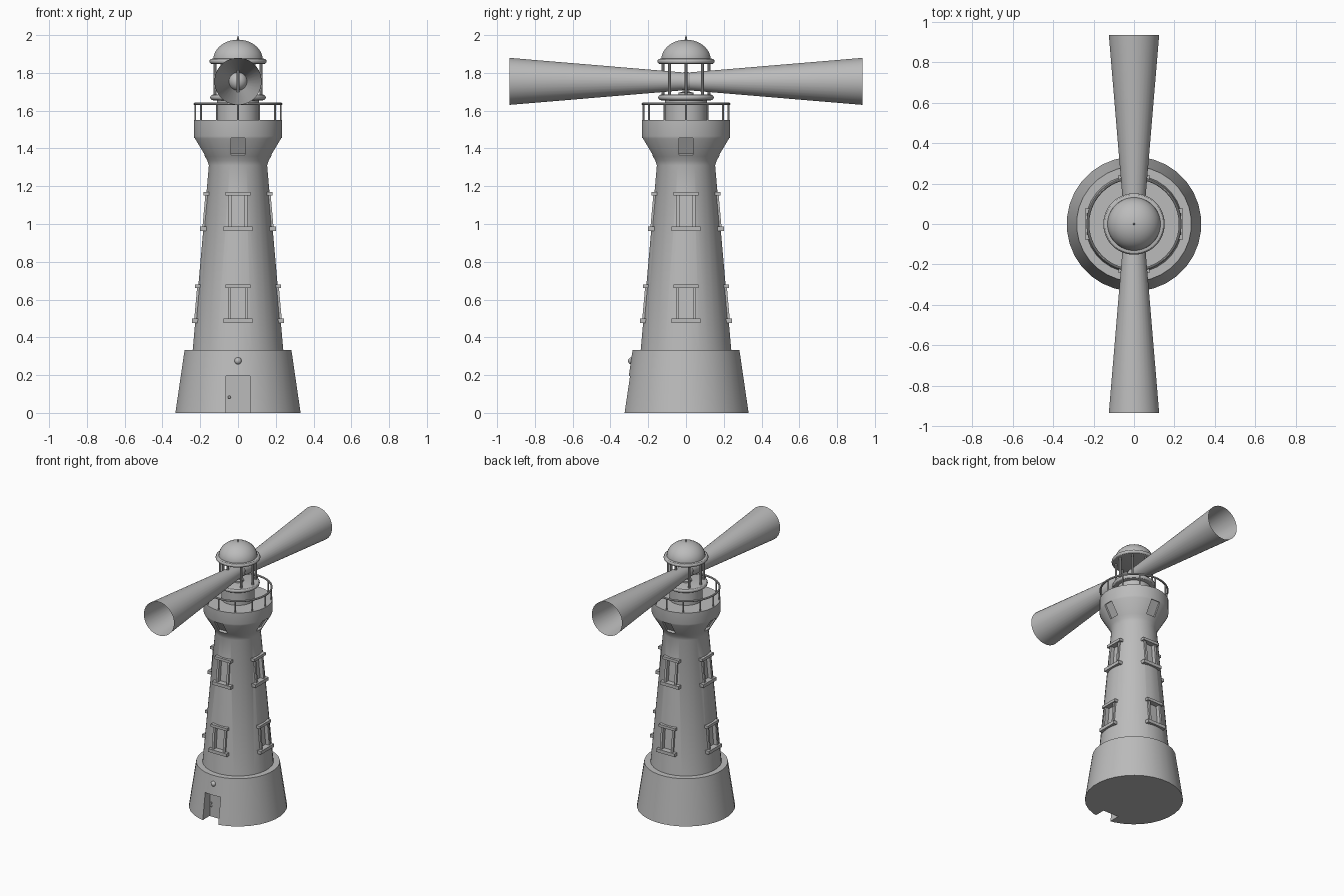
import bpy, bmesh, math
from mathutils import Matrix, Vector

if "Cube" in bpy.data.objects:
    bpy.data.objects.remove(bpy.data.objects["Cube"])

grey = bpy.data.materials.new("stone_grey")
grey.diffuse_color = (0.5, 0.5, 0.5, 1)
grey.use_nodes = True
grey.node_tree.nodes["Principled BSDF"].inputs["Base Color"].default_value = grey.diffuse_color


def finish(name, bm, smooth=True):
    bmesh.ops.recalc_face_normals(bm, faces=bm.faces)
    me = bpy.data.meshes.new(name)
    bm.to_mesh(me)
    bm.free()
    ob = bpy.data.objects.new(name, me)
    bpy.context.collection.objects.link(ob)
    me.materials.append(grey)
    if smooth:
        shade(ob)
    return ob


def shade(ob):
    bpy.ops.object.select_all(action='DESELECT')
    ob.select_set(True)
    bpy.context.view_layer.objects.active = ob
    bpy.ops.object.shade_smooth_by_angle(angle=math.radians(30))


def lathe(name, profile, n=32, caps=True, mat=None, smooth=True):
    """Revolve (radius, z) points about z; radius 0 makes a pole."""
    bm = bmesh.new()
    rings = []
    for r, z in profile:
        count = 1 if r == 0 else n
        rings.append([bm.verts.new((r * math.cos(math.tau * (i + .5) / n),
                                    r * math.sin(math.tau * (i + .5) / n), z))
                      for i in range(count)])
    for a, b in zip(rings, rings[1:]):
        for i in range(n):
            j = (i + 1) % n
            quad = [a[i % len(a)], a[j % len(a)], b[j % len(b)], b[i % len(b)]]
            bm.faces.new(list(dict.fromkeys(quad)))
    if caps:
        for ring in (rings[0], rings[-1]):
            if len(ring) > 2:
                bm.faces.new(ring)
    if mat:
        bmesh.ops.transform(bm, matrix=mat, verts=bm.verts)
    return finish(name, bm, smooth)


def add_box(bm, mat, centre, size):
    m = mat @ Matrix.Translation(centre) @ Matrix.Diagonal((*size, 1))
    bmesh.ops.create_cube(bm, size=1, matrix=m)


def add_ball(bm, centre, r):
    bmesh.ops.create_uvsphere(bm, u_segments=20, v_segments=12, radius=r,
                              matrix=Matrix.Translation(centre))


def post_ring(name, count, radius, z0, z1, r):
    bm = bmesh.new()
    for i in range(count):
        a = math.tau * i / count
        p = (radius * math.cos(a), radius * math.sin(a), (z0 + z1) / 2)
        bmesh.ops.create_cone(bm, cap_ends=True, segments=10, radius1=r, radius2=r,
                              depth=z1 - z0, matrix=Matrix.Translation(p))
    return finish(name, bm)


def torus(name, radius, z, r):
    bpy.ops.mesh.primitive_torus_add(major_segments=48, minor_segments=10, major_radius=radius,
                                     minor_radius=r, location=(0, 0, z))
    ob = bpy.context.object
    ob.name = name
    ob.data.materials.append(grey)
    shade(ob)


def carve(ob, cutter):
    mod = ob.modifiers.new("carve", 'BOOLEAN')
    mod.operation, mod.solver, mod.object = 'DIFFERENCE', 'EXACT', cutter
    bpy.ops.object.select_all(action='DESELECT')
    bpy.context.view_layer.objects.active = ob
    ob.select_set(True)
    bpy.ops.object.modifier_apply(modifier=mod.name)
    bpy.data.objects.remove(cutter)
    shade(ob)


# Base with a door recess in the front
base = lathe("base", [(.333, 0), (.284, .334)])
bm = bmesh.new()
add_box(bm, Matrix(), (0, -.34, .048), (.128, .2, .296))
carve(base, finish("door_cutter", bm, False))

# Door, handle and wall lamp
bm = bmesh.new()
add_box(bm, Matrix(), (0, -.24, .096), (.116, .012, .19))
finish("door", bm, False)
bm = bmesh.new()
add_ball(bm, (-.046, -.253, .083), .008)
add_box(bm, Matrix(), (-.046, -.248, .103), (.008, .008, .012))
finish("door_handle", bm)
bm = bmesh.new()
add_ball(bm, (0, -.288, .275), .019)
finish("wall_lamp", bm)

# Tower shaft with flared head and flat deck
tower = lathe("tower", [(.242, .32), (.155, 1.31), (.163, 1.335), (.175, 1.357),
                        (.232, 1.453), (.235, 1.465), (.235, 1.55)])


def shaft_radius(z):
    return .242 - .087 * (z - .334) / .976


# Windows on four sides: recesses, jambs, sills and lintels
cut, jambs, sills, lintels = (bmesh.new() for _ in range(4))
lean = Matrix.Rotation(-math.atan(.087 / .976), 4, 'X')
flare = Matrix.Rotation(math.atan(.057 / .096), 4, 'X')
for k in range(4):
    turn = Matrix.Rotation(math.tau * k / 4, 4, 'Z')
    for z0, z1, half in ((.488, .67, .054), (.975, 1.16, .05)):
        zm, h = (z0 + z1) / 2, z1 - z0
        place = turn @ Matrix.Translation((0, -shaft_radius(zm), zm)) @ lean
        add_box(cut, place, (0, 0, 0), (2 * half, .05, h))
        for s in (-1, 1):
            add_box(jambs, place, (s * (half - .008), .012, 0), (.016, .032, h))
        add_box(sills, turn, (0, -shaft_radius(z0) + .008, z0), (.152, .046, .024))
        add_box(lintels, turn, (0, -shaft_radius(z1) + .008, z1), (.134, .046, .02))
    place = turn @ Matrix.Translation((0, -.2045, 1.41)) @ flare
    add_box(cut, place, (0, 0, 0), (.072, .03, .105))
carve(tower, finish("window_cutter", cut, False))
finish("window_jambs", jambs, False)
finish("window_sills", sills, False)
finish("window_lintels", lintels, False)

# Balcony railing
post_ring("railing_posts", 12, .226, 1.545, 1.635, .005)
torus("railing", .228, 1.636, .007)

# Lantern room: drum, gallery ring, posts and eave ring
lathe("lantern_drum", [(.112, 1.545), (.112, 1.66)])


def rounded_disc(name, radius, z, t):
    arc = [(radius - t + t * math.cos(a), z + t * math.sin(a))
           for a in (math.radians(-90 + 30 * i) for i in range(7))]
    lathe(name, arc, 40)


rounded_disc("lantern_floor", .148, 1.67, .015)
rounded_disc("lantern_eave", .152, 1.861, .014)
post_ring("lantern_posts", 8, .122, 1.675, 1.855, .008)

# Dome roof and finial
dome = [(.132 * math.cos(math.radians(a)), 1.868 + .108 * math.sin(math.radians(a)))
        for a in range(0, 90, 10)]
lathe("dome", dome + [(0, 1.976)])
lathe("finial", [(.006, 1.965), (.004, 1.99), (0, 2.0)], 10)

# Lamp and its stand
bm = bmesh.new()
add_ball(bm, (0, 0, 1.755), .05)
finish("lamp", bm)
lathe("lamp_stand", [(.04, 1.68), (.04, 1.695), (.02, 1.7), (.02, 1.73)], 20)

# Light beams: open cones to front and back
for side, name in ((1, "front_beam"), (-1, "back_beam")):
    m = Matrix.Translation((0, 0, 1.755)) @ Matrix.Rotation(side * math.pi / 2, 4, 'X')
    lathe(name, [(.048, .02), (.125, .934)], 32, False, m)
